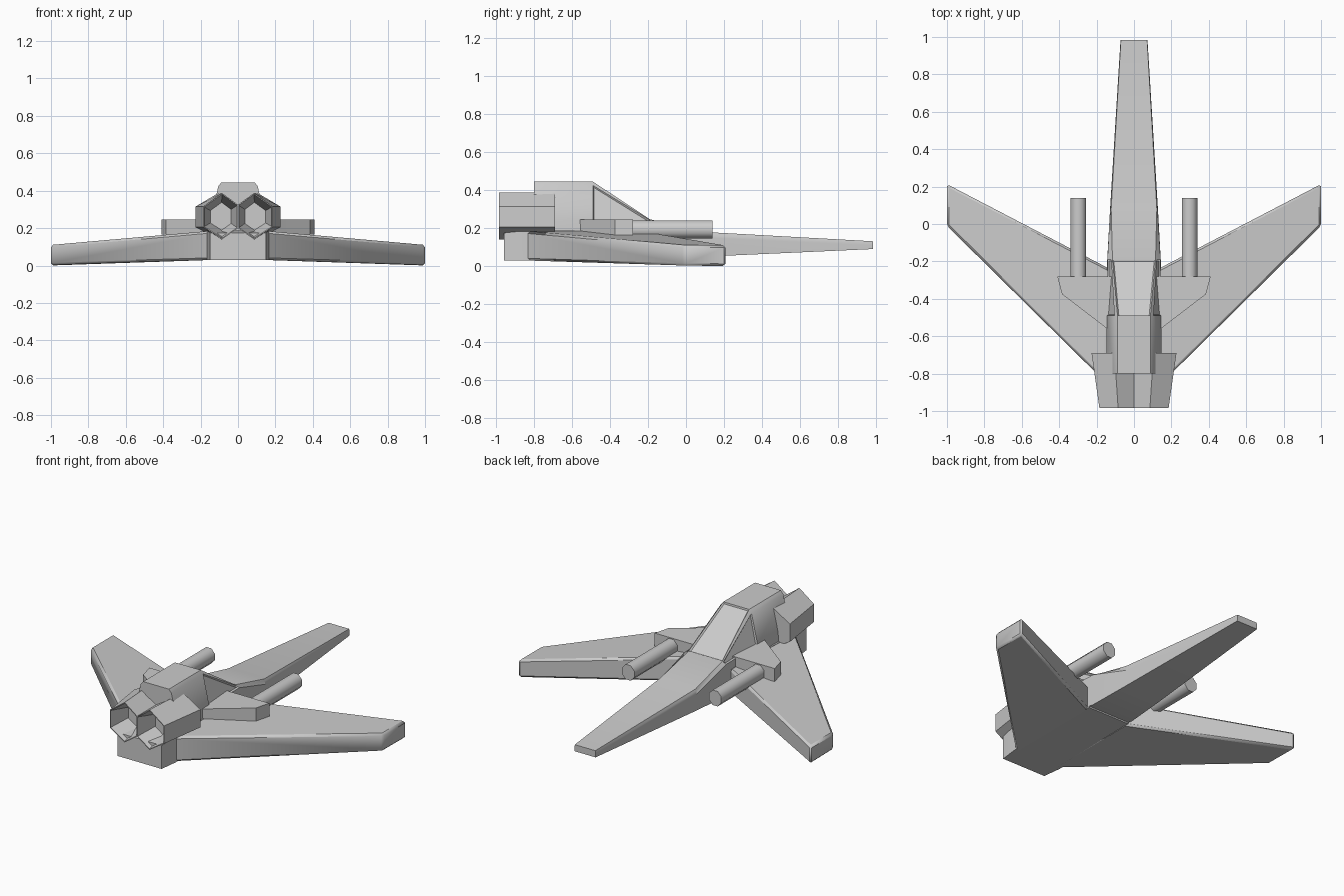
import bpy, bmesh, math

if "Cube" in bpy.data.objects:
    bpy.data.objects.remove(bpy.data.objects["Cube"])


def finish(name, bm, mirror=False, bevel=0.0, angle=30):
    bmesh.ops.recalc_face_normals(bm, faces=bm.faces)
    me = bpy.data.meshes.new(name)
    bm.to_mesh(me)
    bm.free()
    ob = bpy.data.objects.new(name, me)
    bpy.context.collection.objects.link(ob)
    bpy.ops.object.select_all(action='DESELECT')
    bpy.context.view_layer.objects.active = ob
    ob.select_set(True)
    bpy.ops.object.shade_smooth_by_angle(angle=math.radians(angle))
    if bevel:
        b = ob.modifiers.new("soft_edges", 'BEVEL')
        b.width, b.segments = bevel, 1
    if mirror:
        ob.modifiers.new("mirror", 'MIRROR')
    return ob


def loft(rings):
    """Skin equal-length rings of points and cap both ends."""
    bm = bmesh.new()
    vs = [[bm.verts.new(p) for p in r] for r in rings]
    n = len(vs[0])
    for a, b in zip(vs, vs[1:]):
        for i in range(n):
            j = (i + 1) % n
            bm.faces.new((a[i], a[j], b[j], b[i]))
    bm.faces.new(vs[0])
    bm.faces.new(vs[-1])
    return bm


def symmetric(y, half):
    """Closed cross-section at y from right-hand (x, z) points, bottom to top."""
    return [(x, y, z) for x, z in half] + [(-x, y, z) for x, z in reversed(half)]


# Fuselage: cabin block, sloping canopy and long nose
cabin = [(.15, .10), (.147, .24), (.105, .425), (.088, .445)]
bm = loft([
    symmetric(-.80, cabin),
    symmetric(-.49, cabin),
    symmetric(-.19, [(.143, .04), (.142, .235), (.122, .243), (.115, .247)]),
    symmetric(.08, [(.128, .049), (.128, .15), (.126, .17), (.122, .181)]),
    symmetric(.985, [(.072, .09), (.072, .11), (.071, .122), (.070, .131)]),
])
# Recessed windscreen and side windows
bmesh.ops.recalc_face_normals(bm, faces=bm.faces)
panes = []
for f in bm.faces:
    c = f.calc_center_median()
    if -.40 < c.y < -.28 and c.z > .25:
        if abs(c.x) < .02 or f.calc_area() > .015:
            panes.append(f)
bmesh.ops.inset_individual(bm, faces=panes, thickness=.010, depth=-.008)
finish("fuselage", bm)

# Lower hull between the wings
bm = loft([
    symmetric(-.96, [(.15, .03), (.15, .175)]),
    symmetric(-.84, [(.165, .03), (.165, .187)]),
    symmetric(-.22, [(.143, .037), (.143, .187)]),
])
finish("lower_hull", bm)

# Forward-raked wings
root = [(.13, -.868, .03), (.13, -.24, .035), (.13, -.24, .187), (.13, -.868, .187)]
tip = [(1, -.01, .003), (1, .213, 0), (1, .213, .11), (1, -.01, .11)]
finish("wing", loft([root, tip]), mirror=True, bevel=.012, angle=60)

# Stub mounts above the wings
plan = [(.12, -.58), (.15, -.555), (.385, -.375), (.41, -.28), (.12, -.28)]
bm = loft([[(x, y, z) for x, y in plan] for z in (.165, .246)])
finish("cannon_mount", bm, mirror=True)

# Cannons
ring = [math.radians(22.5 + 45 * i) for i in range(8)]
bm = loft([[(.297 + .045 * math.cos(a), y, .193 + .050 * math.sin(a)) for a in ring]
           for y in (-.30, .14)])
finish("cannon", bm, mirror=True, angle=50)


# Twin hexagonal engines with hollow, tapering nozzles
def hexagon(y, s=1.0, flare=0.0):
    half = [(0, .20), (.085, .14), (.185, .205), (.185, .315), (.085, .388), (0, .325)]
    cx, cz = .092, .262
    pts = []
    for x, z in half:
        px = cx + (x - cx) * s
        pts.append((px + flare * px / .185, y, cz + (z - cz) * s))
    return pts


bm = loft([hexagon(-.69, flare=.042), hexagon(-.985),
           hexagon(-.985, .95), hexagon(-.86, .6)])
finish("engine", bm, mirror=True, angle=35)
